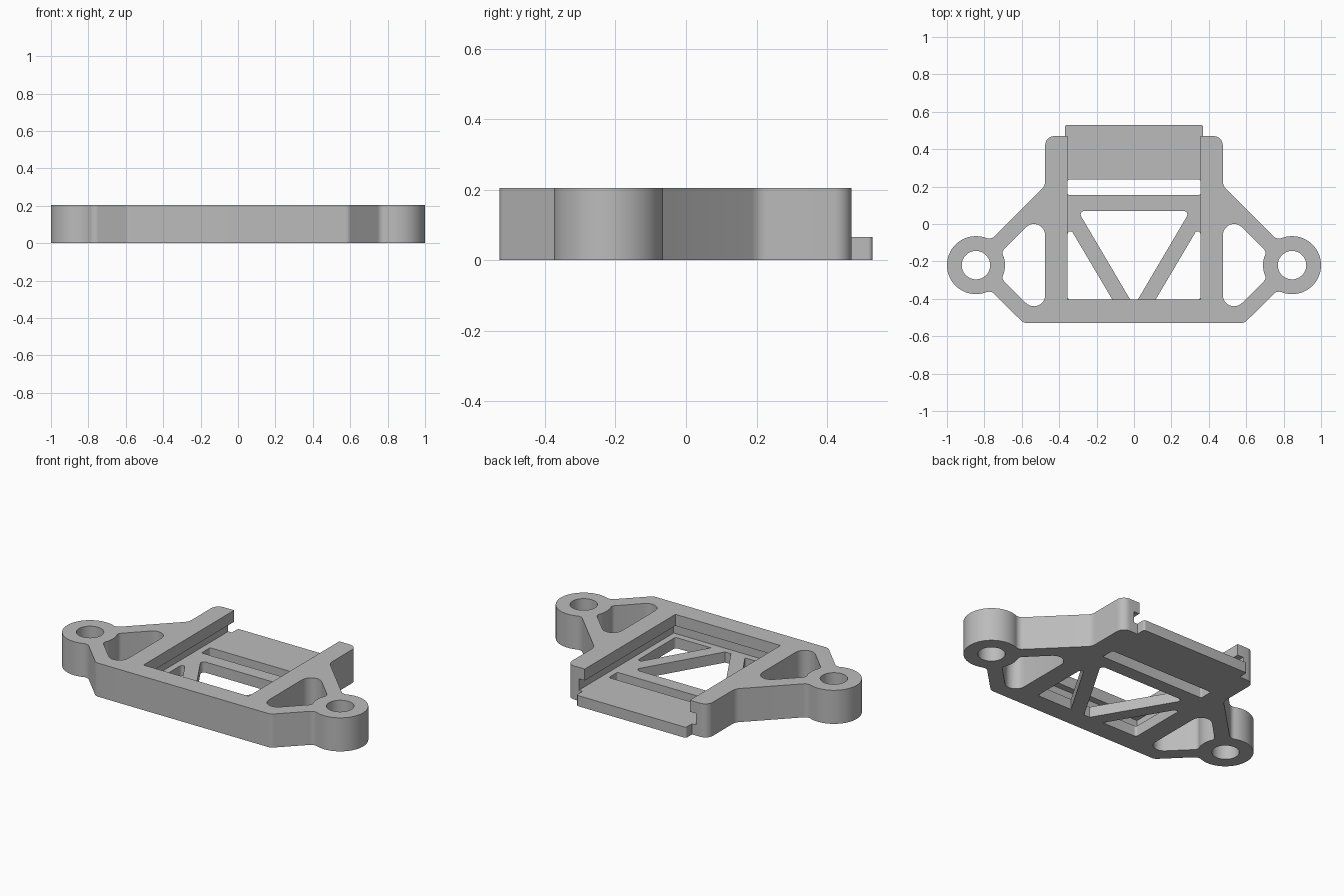
import bpy, bmesh
from math import radians, cos, sin, tan, acos
from mathutils import Vector

cube = bpy.data.objects.get("Cube")
if cube:
    bpy.data.objects.remove(cube, do_unlink=True)

HEIGHT, FLOOR, LIP = 0.205, 0.065, 0.135
EAR_X, EAR_Y, EAR_R = 0.845, -0.22, 0.155

grey = bpy.data.materials.new("plain grey")
grey.use_nodes = True
colour = (0.5, 0.5, 0.5, 1)
grey.diffuse_color = colour
grey.node_tree.nodes["Principled BSDF"].inputs["Base Color"].default_value = colour


def arc(x, y, r, start, end, steps):
    """Points along a circular arc, angles in degrees."""
    angles = [radians(start + (end - start) * i / steps) for i in range(steps + 1)]
    return [(x + r * cos(a), y + r * sin(a)) for a in angles]


def rounded(corners, steps=8):
    """Polygon whose corners (x, y, radius) are filleted."""
    out = []
    for i, c in enumerate(corners):
        p = Vector(c[:2])
        r = c[2] if len(c) > 2 else 0
        if not r:
            out.append(tuple(p))
            continue
        a = (Vector(corners[i - 1][:2]) - p).normalized()
        b = (Vector(corners[(i + 1) % len(corners)][:2]) - p).normalized()
        half = acos(a.dot(b)) / 2
        centre = p + (a + b).normalized() * r / sin(half)
        start = p + a * r / tan(half) - centre
        end = p + b * r / tan(half) - centre
        sweep = start.angle_signed(end)
        for k in range(steps + 1):
            t = -sweep * k / steps
            out.append((centre.x + start.x * cos(t) - start.y * sin(t),
                        centre.y + start.x * sin(t) + start.y * cos(t)))
    return out


def mirrored(points):
    return [(-x, y) for x, y in reversed(points)]


def prism(name, points, z0, z1):
    """Closed prism from a flat outline."""
    bm = bmesh.new()
    face = bm.faces.new([bm.verts.new((x, y, z0)) for x, y in points])
    top = bmesh.ops.extrude_face_region(bm, geom=[face])["geom"]
    bmesh.ops.translate(bm, vec=(0, 0, z1 - z0),
                        verts=[v for v in top if isinstance(v, bmesh.types.BMVert)])
    bmesh.ops.recalc_face_normals(bm, faces=bm.faces)
    mesh = bpy.data.meshes.new(name)
    bm.to_mesh(mesh)
    bm.free()
    obj = bpy.data.objects.new(name, mesh)
    bpy.context.collection.objects.link(obj)
    return obj


def box(x0, x1, y0, y1, r=0):
    return rounded([(x0, y0, r), (x1, y0, r), (x1, y1, r), (x0, y1, r)])


# Outer outline: front edge, ear with blended necks, rail end and back tongue
half = [(0.591, -0.529, 0.04)]
half += arc(0.775, -0.402, 0.04, 135, 69, 8)
half += arc(EAR_X, EAR_Y, EAR_R, -111, 111, 48)
half += arc(0.775, -0.038, 0.04, -69, -135, 8)
half += [(0.475, 0.205, 0.06), (0.475, 0.47, 0.05), (0.37, 0.47), (0.37, 0.529, 0.012)]
frame = prism("mounting_frame",
              rounded(half + [(-p[0],) + tuple(p[1:]) for p in reversed(half)]), 0, HEIGHT)
frame.data.materials.append(grey)

# Cut shapes: name, outline, bottom, top
below, above = -0.1, 0.4
cuts = [
    ("tongue_step", box(-0.6, 0.6, 0.47, 0.8), FLOOR, above),
    ("slide_groove", box(-0.395, 0.395, -0.445, 0.7), FLOOR, LIP),
    ("pocket", box(-0.355, 0.355, -0.405, 0.7), 0.1, above),
    ("floor_slot", box(-0.355, 0.355, 0.155, 0.238, 0.01), below, 0.1),
    ("centre_window", rounded([(-0.02, -0.405), (0.02, -0.405),
                               (0.3, 0.07, 0.02), (-0.3, 0.07, 0.02)]), below, 0.1),
]
side_window = rounded([(0.115, -0.405), (0.355, -0.405, 0.015), (0.355, 0.0, 0.015)])
ear_bore = arc(EAR_X, EAR_Y, 0.076, 0, 352.5, 47)
ear_side = [p for p in arc(EAR_X, EAR_Y, EAR_R, 164, 196, 8)]
arm_window = rounded([(0.475, -0.525, 0.06), (0.475, 0.085, 0.06), (0.708, -0.148, 0.028)]
                     + ear_side + [(0.708, -0.292, 0.028)])
for name, points, top in (("side_window", side_window, 0.1),
                          ("ear_bore", ear_bore, above),
                          ("arm_window", arm_window, above)):
    cuts.append((name + "_left", points, below, top))
    cuts.append((name + "_right", mirrored(points), below, top))

# Apply every cut to the frame
bpy.ops.object.select_all(action="DESELECT")
bpy.context.view_layer.objects.active = frame
frame.select_set(True)
for name, points, z0, z1 in cuts:
    cutter = prism(name + "_cutter", points, z0, z1)
    cutter.hide_render = True
    mod = frame.modifiers.new(name, "BOOLEAN")
    mod.operation = "DIFFERENCE"
    mod.solver = "EXACT"
    mod.object = cutter
    bpy.ops.object.modifier_apply(modifier=mod.name)
    bpy.data.objects.remove(cutter, do_unlink=True)

bpy.ops.object.shade_smooth_by_angle(angle=radians(30))
